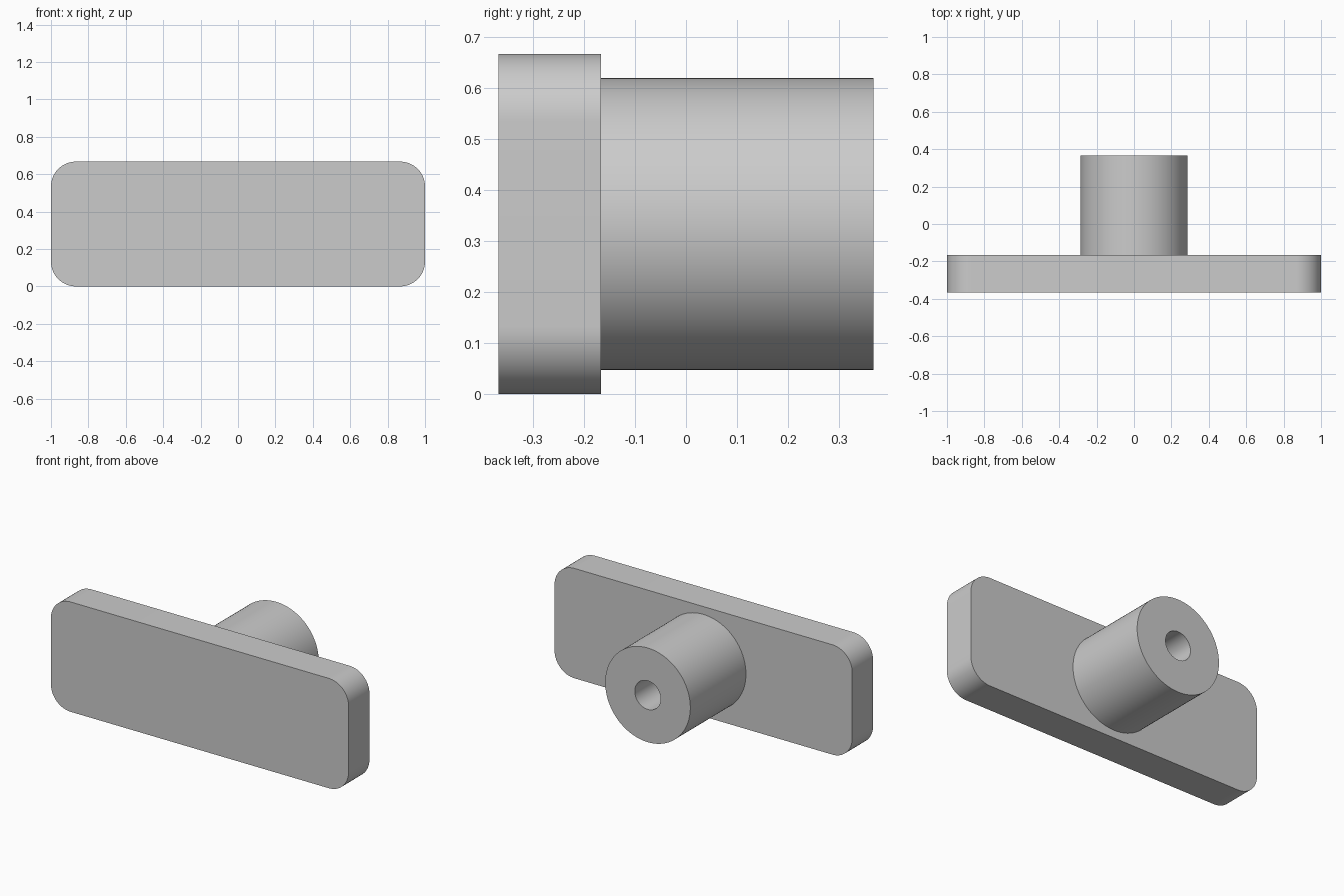
import bpy, bmesh, math
from mathutils import Vector, Matrix

cube = bpy.data.objects.get("Cube")
if cube:
    bpy.data.objects.remove(cube, do_unlink=True)

WIDTH, HEIGHT, CORNER = 2.0, 0.667, 0.133
FRONT, JOIN, BACK = -0.367, -0.167, 0.367
POST_RADIUS, HOLE_RADIUS = 0.286, 0.087
MID = HEIGHT / 2

grey = bpy.data.materials.new("Plain grey")
grey.use_nodes = True
grey.diffuse_color = (0.6, 0.6, 0.6, 1)
grey.node_tree.nodes["Principled BSDF"].inputs["Base Color"].default_value = (0.6, 0.6, 0.6, 1)


def finish(bm, name):
    bmesh.ops.recalc_face_normals(bm, faces=bm.faces)
    mesh = bpy.data.meshes.new(name)
    bm.to_mesh(mesh)
    bm.free()
    mesh.materials.append(grey)
    obj = bpy.data.objects.new(name, mesh)
    bpy.context.collection.objects.link(obj)
    bpy.ops.object.select_all(action='DESELECT')
    obj.select_set(True)
    bpy.context.view_layer.objects.active = obj
    bpy.ops.object.shade_smooth_by_angle(angle=math.radians(30))
    return obj


# Rounded plate: box with its four front-to-back edges bevelled
bm = bmesh.new()
size = Matrix.Diagonal((WIDTH, JOIN - FRONT, HEIGHT, 1))
bmesh.ops.create_cube(bm, size=1, matrix=Matrix.Translation((0, (FRONT + JOIN) / 2, MID)) @ size)
edges = [e for e in bm.edges if abs(e.verts[0].co.y - e.verts[1].co.y) > 0.1]
bmesh.ops.bevel(bm, geom=edges, offset=CORNER, segments=16, profile=0.5, affect='EDGES')
finish(bm, "plate")

# Hollow post: wall profile turned about the y axis, bore ending at the plate
bm = bmesh.new()
profile = [(POST_RADIUS, JOIN), (POST_RADIUS, BACK), (HOLE_RADIUS, BACK), (HOLE_RADIUS, JOIN)]
verts = [bm.verts.new((r, y, MID)) for r, y in profile]
wall = [bm.edges.new(pair) for pair in zip(verts, verts[1:])]
bmesh.ops.spin(bm, geom=verts + wall, cent=Vector((0, 0, MID)), axis=Vector((0, 1, 0)),
               angle=math.tau, steps=96, use_merge=True)
bmesh.ops.remove_doubles(bm, verts=bm.verts, dist=0.0001)
post = finish(bm, "post")

# Open tube: make sure the outer wall faces outward
outer = max(post.data.polygons, key=lambda p: (p.center - Vector((0, p.center.y, MID))).length)
if outer.normal.dot(outer.center - Vector((0, outer.center.y, MID))) < 0:
    post.data.flip_normals()
